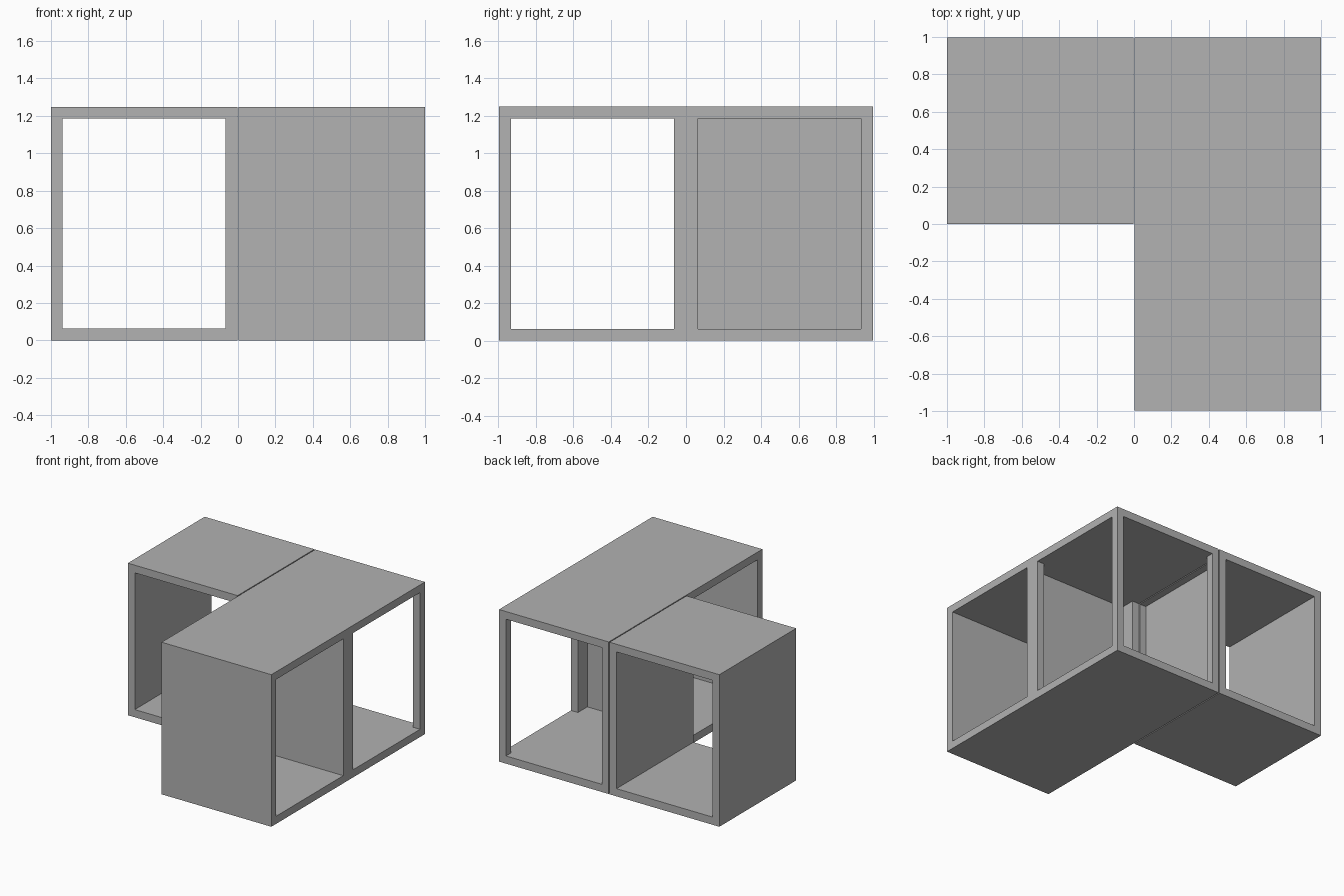
import bpy
from mathutils import Vector

if "Cube" in bpy.data.objects:
    bpy.data.objects.remove(bpy.data.objects["Cube"], do_unlink=True)

SIDE = 0.996      # width and depth of one module
HEIGHT = 1.248
FRAME = 0.063     # thickness of posts, floor and roof
PANEL = 0.004     # thin wall left behind a recess
OVER = 0.002      # cutters on open sides reach past the shell

grey = bpy.data.materials.new("plain_grey")
grey.use_nodes = True
grey.diffuse_color = (0.445, 0.445, 0.445, 1)
grey.node_tree.nodes["Principled BSDF"].inputs["Base Color"].default_value = grey.diffuse_color


def box(name, low, high):
    """Axis-aligned box between two corners."""
    low, high = Vector(low), Vector(high)
    bpy.ops.mesh.primitive_cube_add(size=1)
    obj = bpy.context.object
    obj.name = name
    for v in obj.data.vertices:
        v.co = [l + (c + 0.5) * (h - l) for l, h, c in zip(low, high, v.co)]
    return obj


def cut(target, low, high):
    """Subtract a box from the target and discard the cutter."""
    cutter = box("cutter", low, high)
    cutter.hide_render = True
    mod = target.modifiers.new("opening", 'BOOLEAN')
    mod.operation, mod.solver, mod.object = 'DIFFERENCE', 'EXACT', cutter
    bpy.context.view_layer.objects.active = target
    bpy.ops.object.modifier_apply(modifier=mod.name)
    bpy.data.objects.remove(cutter, do_unlink=True)


def module(name, x, y, tunnels, recess=None):
    """Hollow module; tunnels are the axes it is open along.
    recess is (axis, edge) for a side whose wall sits at the inner frame line."""
    low = Vector((x, y, 0))
    high = low + Vector((SIDE, SIDE, HEIGHT))
    shell = box(name, low, high)
    rim = Vector((FRAME, FRAME, FRAME))
    for axis in tunnels:
        a, b = low + rim, high - rim
        a[axis], b[axis] = low[axis] - OVER, high[axis] + OVER
        cut(shell, a, b)
    if recess is not None:
        a, b = low + rim, high - rim
        a[recess] = high[recess] - FRAME + PANEL
        b[recess] = high[recess] + OVER
        cut(shell, a, b)
    shell.data.materials.clear()
    shell.data.materials.append(grey)
    for poly in shell.data.polygons:
        poly.use_smooth = False
        poly.material_index = 0
    return shell


# Corner module open on all four sides, two arms open at both ends
module("corner_module", 1 - SIDE, 0, (0, 1))
module("front_module", 1 - SIDE, -SIDE, (0,), recess=1)
module("side_module", -1, 0, (1,), recess=0)
